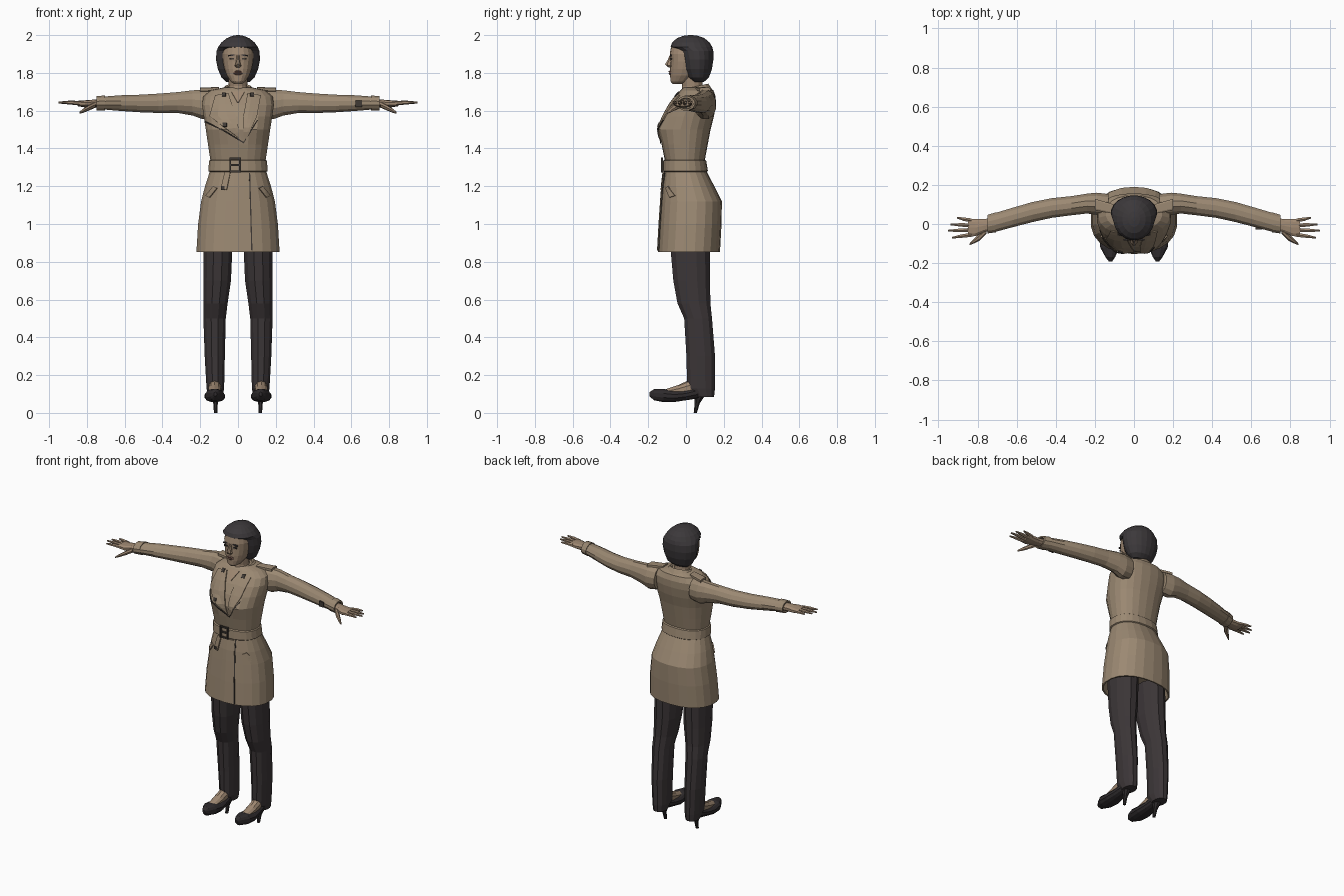
import bpy, bmesh, math
from mathutils import Vector
from mathutils.bvhtree import BVHTree


def material(name, r, g, b):
    m = bpy.data.materials.new(name)
    m.diffuse_color = (r, g, b, 1)
    return m


COAT = material("tan coat", 0.33, 0.25, 0.17)
SKIN = material("skin", 0.35, 0.25, 0.17)
HAIR = material("dark hair", 0.045, 0.040, 0.043)
TROUSER = material("dark trousers", 0.045, 0.037, 0.039)
SHOE = material("black shoe", 0.028, 0.024, 0.026)
TRIM = material("dark trim", 0.05, 0.042, 0.036)
LIP = material("lips", 0.20, 0.11, 0.085)


def finish(name, bm, mat):
    bmesh.ops.recalc_face_normals(bm, faces=bm.faces)
    me = bpy.data.meshes.new(name)
    bm.to_mesh(me)
    bm.free()
    me.materials.append(mat)
    ob = bpy.data.objects.new(name, me)
    bpy.context.collection.objects.link(ob)
    return ob


def loft(name, axis, rings, mat, n=12, p=2.0, side=1, push=None):
    """Skin rings (t, a0, a1, b0, b1): t along axis, a/b ranges on the other two axes."""
    bm = bmesh.new()
    loops = []
    for t, a0, a1, b0, b1 in rings:
        loop = []
        for i in range(n):
            w = 2 * math.pi * (i + 0.5) / n
            c, s = math.cos(w), math.sin(w)
            a = (a0 + a1) / 2 + (a1 - a0) / 2 * math.copysign(abs(c) ** (2 / p), c)
            b = (b0 + b1) / 2 + (b1 - b0) / 2 * math.copysign(abs(s) ** (2 / p), s)
            co = [a, b]
            co.insert("xyz".index(axis), t)
            v = Vector((co[0] * side, co[1], co[2]))
            loop.append(bm.verts.new(push(v) if push else v))
        loops.append(loop)
    for l0, l1 in zip(loops, loops[1:]):
        for i in range(n):
            j = (i + 1) % n
            bm.faces.new((l0[i], l0[j], l1[j], l1[i]))
    bm.faces.new(loops[0])
    bm.faces.new(loops[-1])
    return finish(name, bm, mat)


def sym(rings):
    """Rings (z, half width, front, back) centred on x = 0."""
    return [(z, -h, h, f, b) for z, h, f, b in rings]


def box(name, center, size, mat, tilt=0):
    bm = bmesh.new()
    bmesh.ops.create_cube(bm, size=1)
    for v in bm.verts:
        v.co = Vector(v.co[i] * size[i] for i in range(3))
    ob = finish(name, bm, mat)
    ob.location, ob.rotation_euler = center, (0, tilt, 0)
    return ob


# Coat body, with a recessed underside and two chest bulges
def bust(v):
    if v.y < 0:
        d = ((abs(v.x) - 0.085) / 0.06) ** 2 + ((v.z - 1.50) / 0.06) ** 2
        v.y -= 0.022 * math.exp(-d)
    return v


coat = loft("coat_body", "z", sym([
    (0.95, 0.18, -0.11, 0.15), (0.853, 0.213, -0.138, 0.172), (0.853, 0.222, -0.148, 0.180),
    (1.00, 0.213, -0.140, 0.188), (1.12, 0.197, -0.132, 0.190), (1.20, 0.176, -0.126, 0.150),
    (1.28, 0.150, -0.115, 0.108), (1.34, 0.148, -0.113, 0.100), (1.42, 0.160, -0.128, 0.115),
    (1.50, 0.172, -0.135, 0.130), (1.57, 0.183, -0.118, 0.148), (1.63, 0.192, -0.088, 0.157),
    (1.675, 0.185, -0.055, 0.157), (1.708, 0.145, -0.030, 0.145), (1.722, 0.08, -0.015, 0.125)]),
    COAT, n=22, p=2.3, push=bust)
surface = BVHTree.FromPolygons([v.co for v in coat.data.vertices],
                               [p.vertices for p in coat.data.polygons])


def patch(name, edge_a, edge_b, mat, lift=0.004, thick=0.008, steps=6):
    """Cloth strip between two (x, z) polylines laid on the coat front."""
    def sample(pts):
        out = []
        for (x0, z0), (x1, z1) in zip(pts, pts[1:]):
            out += [(x0 + (x1 - x0) * k / steps, z0 + (z1 - z0) * k / steps) for k in range(steps)]
        return out + [pts[-1]]
    bm = bmesh.new()
    rows = []
    for (xa, za), (xb, zb) in zip(sample(edge_a), sample(edge_b)):
        row = []
        for k in range(4):
            x, z = xa + (xb - xa) * k / 3, za + (zb - za) * k / 3
            hit = surface.ray_cast(Vector((x, -1, z)), Vector((0, 1, 0)))[0]
            row.append(bm.verts.new((x, (hit.y if hit else 0) - lift, z)))
        rows.append(row)
    for r0, r1 in zip(rows, rows[1:]):
        for k in range(3):
            bm.faces.new((r0[k], r0[k + 1], r1[k + 1], r1[k]))
    ob = finish(name, bm, mat)
    mod = ob.modifiers.new("thickness", "SOLIDIFY")
    mod.thickness, mod.offset = thick, 0
    return ob


# Coat front: lapel flaps, overlap seam, pocket flaps, buttons
patch("right_lapel", [(-0.05, 1.69), (-0.015, 1.58), (0.02, 1.44)],
      [(-0.12, 1.68), (-0.15, 1.57), (0.03, 1.435)], COAT)
patch("left_lapel", [(0.05, 1.69), (0.03, 1.58), (0.03, 1.44)],
      [(0.12, 1.68), (0.10, 1.57), (0.045, 1.45)], COAT)
patch("lapel_edge", [(-0.175, 1.545), (-0.08, 1.50), (0.03, 1.435), (0.10, 1.55)],
      [(-0.175, 1.538), (-0.08, 1.493), (0.03, 1.427), (0.106, 1.55)], TRIM, 0.006, 0.004)
patch("front_seam", [(0.058, 1.27), (0.07, 0.86)], [(0.064, 1.27), (0.076, 0.86)], TRIM, 0.003, 0.004)
patch("front_overlap", [(0.058, 1.27), (0.07, 0.86)], [(-0.02, 1.27), (-0.03, 0.86)], COAT, 0.003, 0.006)
patch("throat", [(-0.035, 1.70), (-0.004, 1.645)], [(0.035, 1.70), (0.004, 1.645)], SKIN, 0.003, 0.006)
for s in (-1, 1):
    patch("pocket_flap", [(s * 0.11, 1.19), (s * 0.15, 1.14)], [(s * 0.13, 1.20), (s * 0.17, 1.15)], COAT)
for x, z in ((-0.07, 1.525), (-0.08, 1.19), (0.075, 1.685), (-0.075, 1.685)):
    patch("button", [(x - 0.01, z + 0.01), (x + 0.01, z + 0.01)],
          [(x - 0.01, z - 0.01), (x + 0.01, z - 0.01)], TRIM, 0.010, 0.006, 2)

# Belt, buckle and hanging belt end
loft("belt", "z", sym([(1.275, 0.150, -0.118, 0.110), (1.28, 0.158, -0.124, 0.116),
                       (1.335, 0.155, -0.122, 0.107), (1.34, 0.146, -0.112, 0.100)]), COAT, 22, 2.3)
for dx in (-0.026, 0.026):
    box("buckle_side", (-0.015 + dx, -0.127, 1.312), (0.010, 0.012, 0.078), TRIM)
for dz in (-0.034, 0, 0.034):
    box("buckle_bar", (-0.015, -0.127, 1.312 + dz), (0.056, 0.010, 0.010), TRIM)
patch("belt_end", [(-0.07, 1.275), (-0.09, 1.19)], [(-0.04, 1.275), (-0.06, 1.18)], COAT, 0.008)

# Collar: a tilted band, higher behind the neck and dipping at the throat
def tilt(v):
    v.z += 0.22 * (v.y - 0.05) - 0.03 * max(0, -v.y / 0.03) * (abs(v.x) < 0.05)
    return v


loft("collar", "z", sym([(1.665, 0.115, -0.04, 0.145), (1.685, 0.108, -0.035, 0.143),
                         (1.728, 0.068, -0.012, 0.118), (1.722, 0.058, -0.005, 0.108),
                         (1.69, 0.052, 0.0, 0.10)]), COAT, 18, 2.0, push=tilt)

# Neck and head
loft("neck", "z", sym([(1.67, 0.056, -0.028, 0.10), (1.73, 0.050, -0.020, 0.088),
                       (1.80, 0.052, -0.03, 0.085)]), SKIN, 14)
loft("face", "z", sym([(1.742, 0.022, -0.072, -0.02), (1.755, 0.040, -0.082, 0.02),
                       (1.785, 0.060, -0.084, 0.06), (1.82, 0.073, -0.084, 0.08),
                       (1.86, 0.081, -0.082, 0.09), (1.90, 0.083, -0.086, 0.10),
                       (1.945, 0.074, -0.078, 0.10)]), SKIN, 18, 2.2)
loft("nose", "z", sym([(1.828, 0.010, -0.092, -0.07), (1.838, 0.019, -0.106, -0.07),
                       (1.846, 0.015, -0.112, -0.07), (1.87, 0.010, -0.097, -0.07),
                       (1.892, 0.009, -0.088, -0.07)]), SKIN, 8)
loft("lips", "z", sym([(1.789, 0.012, -0.086, -0.07), (1.796, 0.026, -0.092, -0.06),
                       (1.801, 0.026, -0.088, -0.06), (1.807, 0.022, -0.093, -0.06),
                       (1.813, 0.008, -0.087, -0.06)]), LIP, 10)
for s in (-1, 1):
    box("eye", (s * 0.034, -0.079, 1.875), (0.024, 0.009, 0.009), TRIM, s * 0.05)
    box("eyebrow", (s * 0.036, -0.080, 1.893), (0.034, 0.009, 0.007), HAIR, s * 0.12)

# Bobbed hair, set back around the face and overhanging the forehead
loft("hair", "z", sym([(1.752, 0.062, 0.035, 0.095), (1.775, 0.088, 0.005, 0.122),
                       (1.82, 0.108, -0.018, 0.138), (1.87, 0.118, -0.028, 0.146),
                       (1.915, 0.115, -0.040, 0.146), (1.938, 0.106, -0.083, 0.140),
                       (1.962, 0.088, -0.074, 0.125), (1.984, 0.060, -0.048, 0.098),
                       (1.996, 0.030, -0.015, 0.065), (2.0, 0.008, 0.015, 0.035)]), HAIR, 20)

for s in (-1, 1):
    # Sleeve with cuff
    loft("sleeve", "x", [(0.13, 0.035, 0.155, 1.56, 1.708), (0.19, 0.045, 0.162, 1.553, 1.714),
                         (0.24, 0.052, 0.157, 1.572, 1.710), (0.32, 0.043, 0.144, 1.586, 1.700),
                         (0.42, 0.030, 0.134, 1.586, 1.692), (0.52, 0.008, 0.114, 1.590, 1.686),
                         (0.62, -0.018, 0.085, 1.597, 1.683), (0.71, -0.042, 0.058, 1.605, 1.676)],
         COAT, 12, side=s)
    loft("cuff", "x", [(0.705, -0.044, 0.062, 1.600, 1.682), (0.75, -0.050, 0.048, 1.600, 1.678),
                       (0.75, -0.040, 0.038, 1.608, 1.668), (0.73, -0.036, 0.040, 1.612, 1.664)],
         COAT, 12, side=s)
    # Shoulder strap
    loft("shoulder_strap", "x", [(0.10, 0.050, 0.100, 1.705, 1.726), (0.20, 0.070, 0.130, 1.700, 1.722)],
         COAT, 8, 5, s)
    # Hand with four fingers and a thumb
    loft("palm", "x", [(0.73, -0.034, 0.032, 1.618, 1.660), (0.77, -0.044, 0.026, 1.616, 1.658),
                       (0.81, -0.064, 0.028, 1.617, 1.655), (0.85, -0.066, 0.028, 1.624, 1.652)],
         SKIN, 10, 2.4, s)
    for y0, y1, tip in ((0.018, 0.032, 0.905), (-0.007, -0.002, 0.938),
                        (-0.031, -0.034, 0.950), (-0.055, -0.070, 0.930)):
        ym = (y0 + y1) / 2
        loft("finger", "x", [(0.83, y0 - 0.012, y0 + 0.012, 1.627, 1.651),
                             ((0.84 + tip) / 2, ym - 0.010, ym + 0.010, 1.633, 1.653),
                             (tip, y1 - 0.005, y1 + 0.005, 1.638, 1.648)], SKIN, 6, side=s)
    loft("thumb", "x", [(0.755, -0.050, -0.015, 1.615, 1.648), (0.79, -0.085, -0.045, 1.600, 1.630),
                        (0.82, -0.100, -0.076, 1.588, 1.610), (0.84, -0.108, -0.098, 1.583, 1.594)],
         SKIN, 7, side=s)
    # Trouser leg
    loft("trouser_leg", "z", [(0.92, 0.025, 0.185, -0.09, 0.13), (0.70, 0.035, 0.186, -0.070, 0.130),
                              (0.58, 0.053, 0.184, -0.048, 0.132), (0.50, 0.063, 0.185, -0.012, 0.140),
                              (0.30, 0.068, 0.178, 0.000, 0.156), (0.13, 0.072, 0.168, 0.004, 0.156),
                              (0.085, 0.080, 0.160, 0.045, 0.150)], TROUSER, 12, 2.2, s)
    # Foot and high-heeled shoe
    loft("foot", "y", [(-0.105, 0.095, 0.152, 0.09, 0.126), (-0.04, 0.090, 0.158, 0.09, 0.148),
                       (0.03, 0.088, 0.156, 0.09, 0.180)], SKIN, 10, side=s)
    loft("shoe", "y", [(-0.193, 0.112, 0.128, 0.088, 0.110), (-0.17, 0.096, 0.146, 0.066, 0.126),
                       (-0.12, 0.074, 0.174, 0.056, 0.128), (-0.06, 0.068, 0.178, 0.057, 0.118),
                       (0.0, 0.078, 0.168, 0.066, 0.122), (0.06, 0.084, 0.160, 0.075, 0.140),
                       (0.10, 0.096, 0.148, 0.085, 0.140)], SHOE, 12, 2.3, s)
    loft("shoe_heel", "z", [(0.0, 0.108, 0.128, 0.040, 0.058), (0.05, 0.106, 0.132, 0.045, 0.074),
                            (0.10, 0.092, 0.150, 0.040, 0.108)], SHOE, 8, side=s)

# Strap buckle on one sleeve
box("sleeve_buckle", (0.64, -0.022, 1.637), (0.035, 0.012, 0.035), TRIM)
